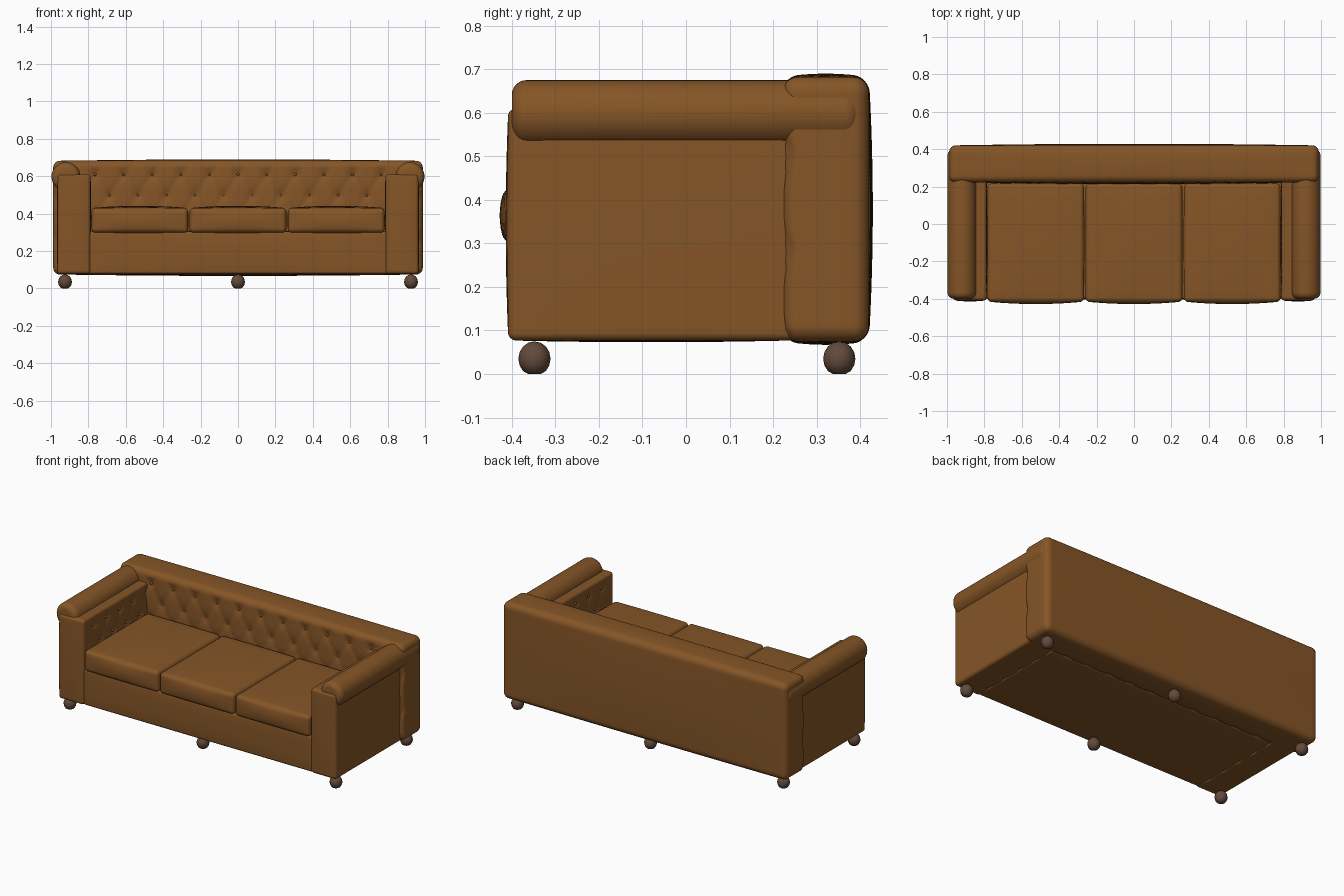
import bpy, bmesh, math
from mathutils import Vector

if "Cube" in bpy.data.objects:
    bpy.data.objects.remove(bpy.data.objects["Cube"])


def material(name, rgb):
    m = bpy.data.materials.new(name)
    m.diffuse_color = (*rgb, 1)
    m.use_nodes = True
    m.node_tree.nodes["Principled BSDF"].inputs["Base Color"].default_value = m.diffuse_color
    return m


LEATHER = material("tan leather", (0.235, 0.092, 0.02))
WOOD = material("dark wood", (0.125, 0.068, 0.044))


def finish(name, bm, mat, angle=40):
    bmesh.ops.recalc_face_normals(bm, faces=bm.faces)
    me = bpy.data.meshes.new(name)
    bm.to_mesh(me)
    bm.free()
    ob = bpy.data.objects.new(name, me)
    bpy.context.collection.objects.link(ob)
    me.materials.append(mat)
    bpy.ops.object.select_all(action='DESELECT')
    ob.select_set(True)
    bpy.context.view_layer.objects.active = ob
    bpy.ops.object.shade_smooth_by_angle(angle=math.radians(angle))
    return ob


def steps(half, r, n):
    """Sample positions along one axis, denser inside the rounded corners."""
    inner = half - r
    mid = [-inner + 2 * inner * i / n for i in range(n + 1)]
    edge = [inner + r * math.tan(math.radians(a)) for a in (15, 30, 45)]
    return [-e for e in reversed(edge)] + mid + edge


def soft_box(name, lo, hi, r, cuts, bulge=(0, 0, 0), dent=None):
    """Rounded box with crowned faces; dent(point, unit position) moves points."""
    lo, hi = Vector(lo), Vector(hi)
    c, h = (lo + hi) / 2, (hi - lo) / 2
    axes = [steps(h[i], r, cuts[i]) for i in range(3)]
    bm = bmesh.new()

    def place(p):
        core = Vector([max(-(h[i] - r), min(h[i] - r, p[i])) for i in range(3)])
        q = core + (p - core).normalized() * r
        u = [q[i] / h[i] for i in range(3)]
        for i in range(3):
            j, k = (i + 1) % 3, (i + 2) % 3
            q[i] += bulge[i] * u[i] * max(0, 1 - u[j] ** 2) * max(0, 1 - u[k] ** 2)
        q += c
        return dent(q, u) if dent else q

    for a in range(3):
        b, d = (a + 1) % 3, (a + 2) % 3
        for side in (-1, 1):
            rows = []
            for s in axes[b]:
                row = []
                for t in axes[d]:
                    p = Vector((0, 0, 0))
                    p[a], p[b], p[d] = side * h[a], s, t
                    row.append(bm.verts.new(place(p)))
                rows.append(row)
            for i in range(len(rows) - 1):
                for j in range(len(rows[0]) - 1):
                    bm.faces.new((rows[i][j], rows[i + 1][j], rows[i + 1][j + 1], rows[i][j + 1]))
    bmesh.ops.remove_doubles(bm, verts=bm.verts, dist=1e-5)
    return finish(name, bm, LEATHER)


def tuft(s, z, pitch, z0, dz):
    """Depth of the buttoned dents: soft diamonds with pits at the buttons."""
    u, v = s / pitch, (z0 - z) / dz
    a, b = math.sin(math.pi * (u + v / 2)), math.sin(math.pi * (u - v / 2))
    row = round(v)
    off = 0.5 * (row % 2)
    du = (u - off - round(u - off)) * pitch
    dv = (v - row) * dz
    pit = math.exp(-(du * du + dv * dv) / 0.0006)
    return 0.006 * (1 - min(1, abs(a * b) ** 0.5 * 1.3)) + 0.009 * pit


def button(name, loc):
    bm = bmesh.new()
    bmesh.ops.create_uvsphere(bm, u_segments=10, v_segments=6, radius=0.009)
    bmesh.ops.translate(bm, verts=bm.verts, vec=loc)
    finish(name, bm, LEATHER)


PITCH, Z_BACK, Z_ARM, DZ = 0.153, 0.61, 0.545, 0.11


# backrest with a tufted front
def back_dent(p, u):
    if u[1] < -0.6:
        fade = min(1, (-u[1] - 0.6) / 0.3) * max(0, min(1, (0.67 - p.z) / 0.03))
        p.y += fade * tuft(p.x, p.z, PITCH, Z_BACK, DZ)
    return p


soft_box("backrest", (-0.988, 0.222, 0.075), (0.988, 0.42, 0.682), 0.035,
         (150, 4, 48), (0, 0.009, 0.008), back_dent)
for row in range(2):
    for i in range(-5, 6 - row):
        button("back_button", ((i + row / 2) * PITCH, 0.234, Z_BACK - row * DZ))

# seat base
soft_box("seat_base", (-0.80, -0.40, 0.077), (0.80, 0.24, 0.305), 0.015,
         (20, 8, 4), (0, 0.004, 0.004))

# three seat cushions
for x in (-0.525, 0, 0.525):
    soft_box("seat_cushion", (x - 0.258, -0.415, 0.298), (x + 0.258, 0.215, 0.43), 0.022,
             (12, 12, 6), (0.002, 0.013, 0.012))

for s in (-1, 1):
    # arm with a tufted inner face
    def arm_dent(p, u):
        if u[0] * s < -0.6:
            fade = min(1, (-u[0] * s - 0.6) / 0.3) * max(0, min(1, (0.60 - p.z) / 0.03))
            fade *= max(0, min(1, (p.y + 0.385) / 0.05))
            p.x += s * fade * tuft(p.y + 0.30, p.z, 0.13, Z_ARM, DZ)
        return p

    xs = sorted((s * 0.788, s * 0.966))
    soft_box("arm", (xs[0], -0.408, 0.077), (xs[1], 0.30, 0.61), 0.018,
             (4, 60, 48), (0.003, 0.006, 0), arm_dent)
    for row in range(2):
        for i in range(4):
            button("arm_button", (s * 0.799, -0.30 + (i + row / 2) * 0.13, Z_ARM - row * DZ))

    # rolled arm top: rounded cylinder lathed around the y axis
    R, r, y0, y1 = 0.077, 0.034, -0.40, 0.40
    prof = [(0, y0)] + [(R - r + r * math.sin(a), y0 + r - r * math.cos(a))
                        for a in [math.pi / 2 * i / 6 for i in range(7)]]
    prof += [(rad, y0 + y1 - y) for rad, y in reversed(prof)]
    bm = bmesh.new()
    vs = [bm.verts.new((rad, y, 0)) for rad, y in prof]
    es = [bm.edges.new(e) for e in zip(vs, vs[1:])]
    bmesh.ops.spin(bm, geom=vs + es, cent=(0, 0, 0), axis=(0, 1, 0),
                   angle=2 * math.pi, steps=40, use_merge=True)
    bmesh.ops.remove_doubles(bm, verts=bm.verts, dist=1e-5)
    bmesh.ops.translate(bm, verts=bm.verts, vec=(s * 0.920, 0, 0.598))
    finish("arm_roll", bm, LEATHER)

# bun feet with flattened tops and bottoms
for x in (-0.925, 0, 0.925):
    for y in (-0.348, 0.352):
        bm = bmesh.new()
        bmesh.ops.create_uvsphere(bm, u_segments=12, v_segments=8, radius=0.037)
        for v in bm.verts:
            v.co.z = max(-0.035, min(0.040, v.co.z * 1.08))
        bmesh.ops.translate(bm, verts=bm.verts, vec=(x, y, 0.035))
        finish("bun_foot", bm, WOOD, 30)
